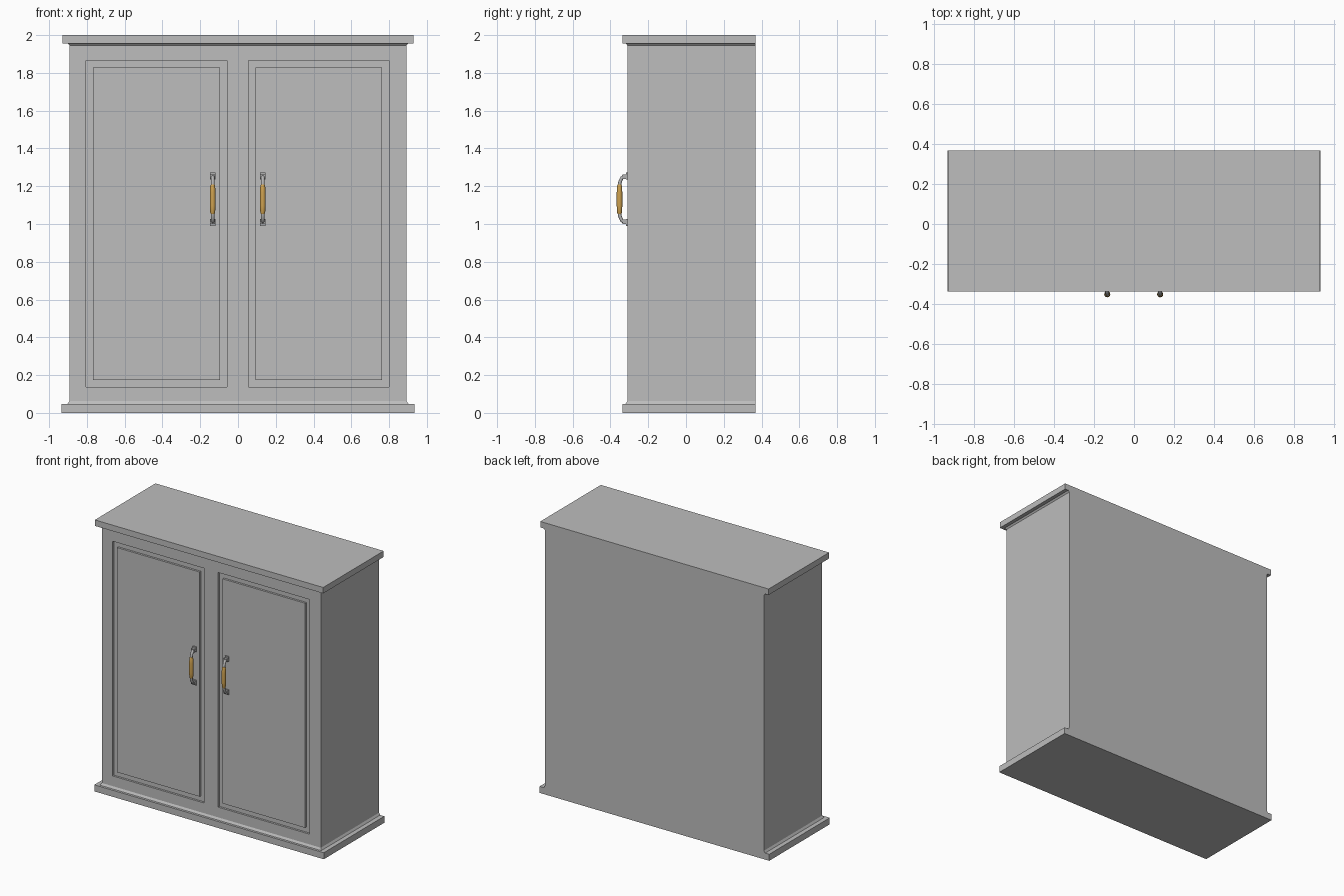
import bpy, bmesh, math
from mathutils import Vector

if "Cube" in bpy.data.objects:
    bpy.data.objects.remove(bpy.data.objects["Cube"])

FRONT, BACK = -0.31, 0.367
HALF = 0.892


def material(name, rgb):
    m = bpy.data.materials.new(name)
    m.diffuse_color = (*rgb, 1)
    m.use_nodes = True
    m.node_tree.nodes["Principled BSDF"].inputs["Base Color"].default_value = m.diffuse_color
    return m


GREY = material("painted grey", (0.51, 0.51, 0.51))
METAL = material("handle metal", (0.45, 0.45, 0.45))
WOOD = material("golden wood", (0.62, 0.36, 0.08))


def finish(name, bm, mat, smooth=False):
    bmesh.ops.recalc_face_normals(bm, faces=bm.faces)
    me = bpy.data.meshes.new(name)
    bm.to_mesh(me)
    bm.free()
    me.materials.append(mat)
    ob = bpy.data.objects.new(name, me)
    bpy.context.collection.objects.link(ob)
    if smooth:
        bpy.ops.object.select_all(action='DESELECT')
        bpy.context.view_layer.objects.active = ob
        ob.select_set(True)
        bpy.ops.object.shade_smooth_by_angle(angle=math.radians(40))
    return ob


def add_loft(bm, rings):
    # join rings of equal point count and cap both ends
    vs = [[bm.verts.new(p) for p in r] for r in rings]
    n = len(vs[0])
    for a, b in zip(vs, vs[1:]):
        for i in range(n):
            bm.faces.new((a[i], a[(i + 1) % n], b[(i + 1) % n], b[i]))
    bm.faces.new(vs[0][::-1])
    bm.faces.new(vs[-1])


def rect(x, y0, y1, z, cx=0):
    return [(cx - x, y0, z), (cx + x, y0, z), (cx + x, y1, z), (cx - x, y1, z)]


# Cabinet body: gridded front, grooves around the two raised door panels
bm = bmesh.new()
xs = [-HALF, -0.805, -0.058, 0.055, 0.80, HALF]
zs = [0.04, 0.138, 1.866, 1.96]
grid = [[bm.verts.new((x, FRONT, z)) for x in xs] for z in zs]
doors = []
for j in range(3):
    for i in range(5):
        f = bm.faces.new((grid[j][i], grid[j][i + 1], grid[j + 1][i + 1], grid[j + 1][i]))
        if j == 1 and i in (1, 3):
            doors.append(f)
border = [e for e in bm.edges if e.is_boundary]
ext = bmesh.ops.extrude_edge_only(bm, edges=border)["geom"]
bmesh.ops.translate(bm, vec=(0, BACK - FRONT, 0),
                    verts=[g for g in ext if isinstance(g, bmesh.types.BMVert)])
bmesh.ops.holes_fill(bm, edges=[e for e in bm.edges if e.is_boundary], sides=0)


def push(face, dy):
    new = bmesh.ops.extrude_discrete_faces(bm, faces=[face])["faces"][0]
    bmesh.ops.translate(bm, vec=(0, dy, 0), verts=new.verts[:])
    return new


for f in doors:
    f = push(f, 0.015)
    bmesh.ops.inset_individual(bm, faces=[f], thickness=0.037, use_even_offset=True)
    push(f, -0.015)
finish("cabinet_body", bm, GREY)

# Top and base boards with a small moulding against the body
for name, half, z0, z1, zm in (("top_board", 0.93, 1.956, 2.0, 1.945),
                               ("base_board", 0.935, 0.0, 0.048, 0.063)):
    bm = bmesh.new()
    add_loft(bm, [rect(half, -0.337, BACK, z0), rect(half, -0.337, BACK, z1)])
    finish(name, bm, GREY)
    zslab = z0 if zm > 1 else z1
    bm = bmesh.new()
    add_loft(bm, [rect(HALF, FRONT, BACK, zm),
                  rect(HALF + 0.010, FRONT - 0.010, BACK, zslab)])
    finish(name + "_moulding", bm, GREY)

# Handles: wooden grip between two bent metal arms on small mounting plates
MID, GRIP_Y = 1.131, -0.352
for side, cx in (("left", -0.134), ("right", 0.131)):
    bm = bmesh.new()
    rings = []
    for dz, r in ((-0.077, 0.010), (-0.070, 0.013), (-0.035, 0.0148), (0, 0.0152),
                  (0.035, 0.0148), (0.070, 0.013), (0.077, 0.010)):
        rings.append([(cx + r * math.cos(a), GRIP_Y + r * math.sin(a), MID + dz)
                      for a in (math.tau * k / 16 for k in range(16))])
    add_loft(bm, rings)
    finish(side + "_handle_grip", bm, WOOD, True)

    bm = bmesh.new()
    for s in (1, -1):
        # arm swept along a bent path in the y-z plane
        path = [Vector((0, y, MID + s * dz)) for y, dz in
                ((-0.308, 0.119), (-0.330, 0.119), (-0.339, 0.114),
                 (-0.346, 0.100), (-0.351, 0.085), (GRIP_Y, 0.070))]
        rings = []
        for k, p in enumerate(path):
            t = (path[min(k + 1, len(path) - 1)] - path[max(k - 1, 0)]).normalized()
            u = t.cross(Vector((1, 0, 0)))
            rings.append([p + Vector((cx + 0.010 * math.cos(a), 0, 0)) + u * 0.009 * math.sin(a)
                          for a in (math.tau * i / 12 for i in range(12))])
        add_loft(bm, rings)
        # mounting plate and shoulder block
        for w, y, za, zb in ((0.0145, -0.318, 0.104, 0.141), (0.0135, -0.336, 0.108, 0.130)):
            add_loft(bm, [rect(w, y, -0.308, MID + s * za, cx),
                          rect(w, y, -0.308, MID + s * zb, cx)])
    finish(side + "_handle_arms", bm, METAL, True)
